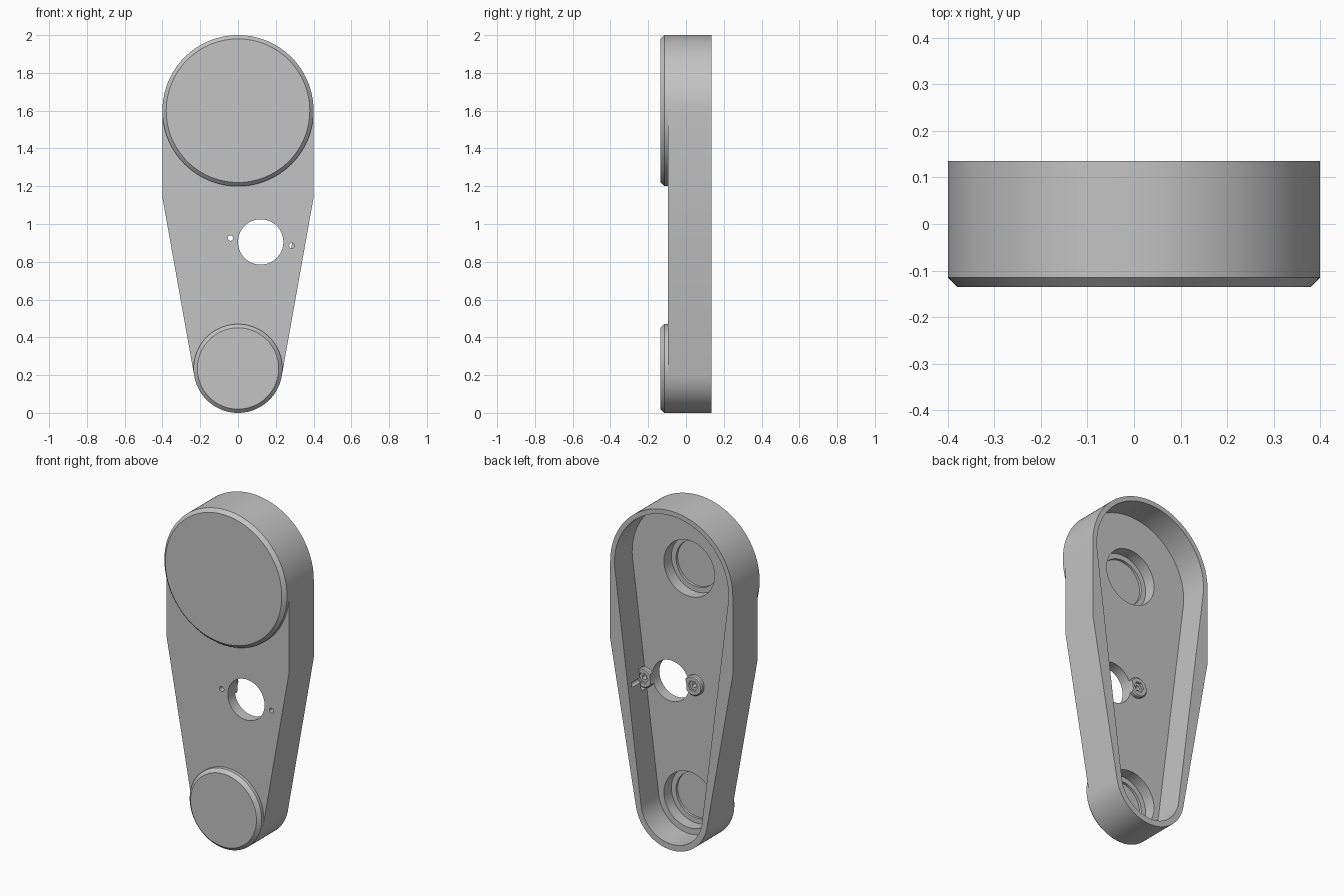
import bpy
import bmesh
from math import sin, cos, pi, asin, acos, atan2, hypot

if "Cube" in bpy.data.objects:
    bpy.data.objects.remove(bpy.data.objects["Cube"], do_unlink=True)

# Main sizes
TOP_Z, TOP_R = 1.6, 0.4
LOW_Z, LOW_R = 0.235, 0.235
BACK, FRONT, BOSS_FRONT, FLOOR = 0.135, -0.095, -0.135, -0.03
KINK_Z = 1.14
HOLE = (0.12, 0.905)
SCREWS = [(-0.04, 0.925), (0.285, 0.885)]

grey = bpy.data.materials.new("plain grey")
grey.use_nodes = True
colour = (0.55, 0.55, 0.55, 1)
grey.diffuse_color = colour
grey.node_tree.nodes["Principled BSDF"].inputs["Base Color"].default_value = colour


def finish(name, bm):
    bmesh.ops.recalc_face_normals(bm, faces=bm.faces)
    mesh = bpy.data.meshes.new(name)
    bm.to_mesh(mesh)
    bm.free()
    mesh.materials.append(grey)
    obj = bpy.data.objects.new(name, mesh)
    bpy.context.collection.objects.link(obj)
    return obj


def loft(name, rings):
    """Skin a list of closed rings and cap both ends."""
    bm = bmesh.new()
    loops = [[bm.verts.new(p) for p in ring] for ring in rings]
    for a, b in zip(loops, loops[1:]):
        for i in range(len(a)):
            j = (i + 1) % len(a)
            bm.faces.new((a[i], a[j], b[j], b[i]))
    bm.faces.new(loops[0])
    bm.faces.new(loops[-1])
    return finish(name, bm)


def prism(name, outline, y0, y1):
    return loft(name, [[(x, y, z) for x, z in outline] for y in (y0, y1)])


def turned(name, centre, profile, sides=96):
    """Round part along y from (radius, y) pairs."""
    return loft(name, [[(x, y, z) for x, z in arc(centre, r, 0, 2 * pi, sides)[:-1]]
                       for r, y in profile])


def arc(centre, r, start, end, steps=64):
    return [(centre[0] + r * cos(start + (end - start) * i / steps),
             centre[1] + r * sin(start + (end - start) * i / steps))
            for i in range(steps + 1)]


def cut(obj, cutter):
    cutter.hide_render = True
    mod = obj.modifiers.new("cut", "BOOLEAN")
    mod.operation = "DIFFERENCE"
    mod.solver = "EXACT"
    mod.object = cutter
    bpy.ops.object.select_all(action="DESELECT")
    bpy.context.view_layer.objects.active = obj
    obj.select_set(True)
    bpy.ops.object.modifier_apply(modifier=mod.name)


top, low = (0, TOP_Z), (0, LOW_Z)

# Housing: straight upper sides, then a taper tangent to the lower round
rise = KINK_Z - LOW_Z
tilt = acos(LOW_R / hypot(TOP_R, rise)) - atan2(rise, TOP_R)
outer = (arc(top, TOP_R, 0, pi) + [(-TOP_R, KINK_Z)]
         + arc(low, LOW_R, pi + tilt, 2 * pi - tilt) + [(TOP_R, KINK_Z)])
housing = prism("housing", outer, FRONT, BACK)

# Pocket in the back: hull of two circles
top_in, low_in = TOP_R - 0.028, LOW_R - 0.035
lean = asin((top_in - low_in) / (TOP_Z - LOW_Z))
inner = (arc(top, top_in, -lean, pi + lean)
         + arc(low, low_in, pi + lean, 2 * pi - lean))
cutters = [prism("pocket_cutter", inner, FLOOR, BACK + 0.1)]
cut(housing, cutters[0])

# Round front bosses with chamfered rims and stepped recesses behind
parts = [housing]
for name, centre, r in (("upper_boss", top, TOP_R), ("lower_boss", low, LOW_R)):
    boss = turned(name, centre, [(r, FRONT), (r, BOSS_FRONT + 0.02),
                                 (r - 0.02, BOSS_FRONT)], 128)
    recess = turned(name + "_recess_cutter", centre,
                    [(0.165, 0.02), (0.165, -0.1), (0.135, -0.1), (0.135, -0.115)])
    cut(housing, recess)
    cut(boss, recess)
    cutters.append(recess)
    parts.append(boss)

# Large through hole
hole = turned("hole_cutter", HOLE, [(0.12, -0.3), (0.12, 0.1)])
cut(housing, hole)
cutters.append(hole)

# Screw pads with hex sockets, small through holes and wall clearance
for side, centre in zip(("right", "left"), SCREWS):
    clearance = turned("clearance_cutter", centre, [(0.064, FLOOR), (0.064, 0.02)], 48)
    drill = turned("drill_cutter", centre, [(0.014, -0.3), (0.014, 0.1)], 24)
    socket = turned("socket_cutter", centre, [(0.032, -0.02), (0.032, 0.1)], 6)
    pad = turned(side + "_screw_pad", centre,
                 [(0.058, FLOOR), (0.058, -0.012), (0.052, -0.006)], 48)
    cut(housing, clearance)
    cut(housing, drill)
    for cutter in (hole, socket, drill):
        cut(pad, cutter)
    cutters += [clearance, drill, socket]
    parts.append(pad)

for cutter in cutters:
    bpy.data.objects.remove(cutter, do_unlink=True)

# Smooth rounds, crisp edges
bpy.ops.object.select_all(action="DESELECT")
for part in parts:
    part.select_set(True)
bpy.context.view_layer.objects.active = housing
bpy.ops.object.shade_smooth_by_angle(angle=pi / 6)
